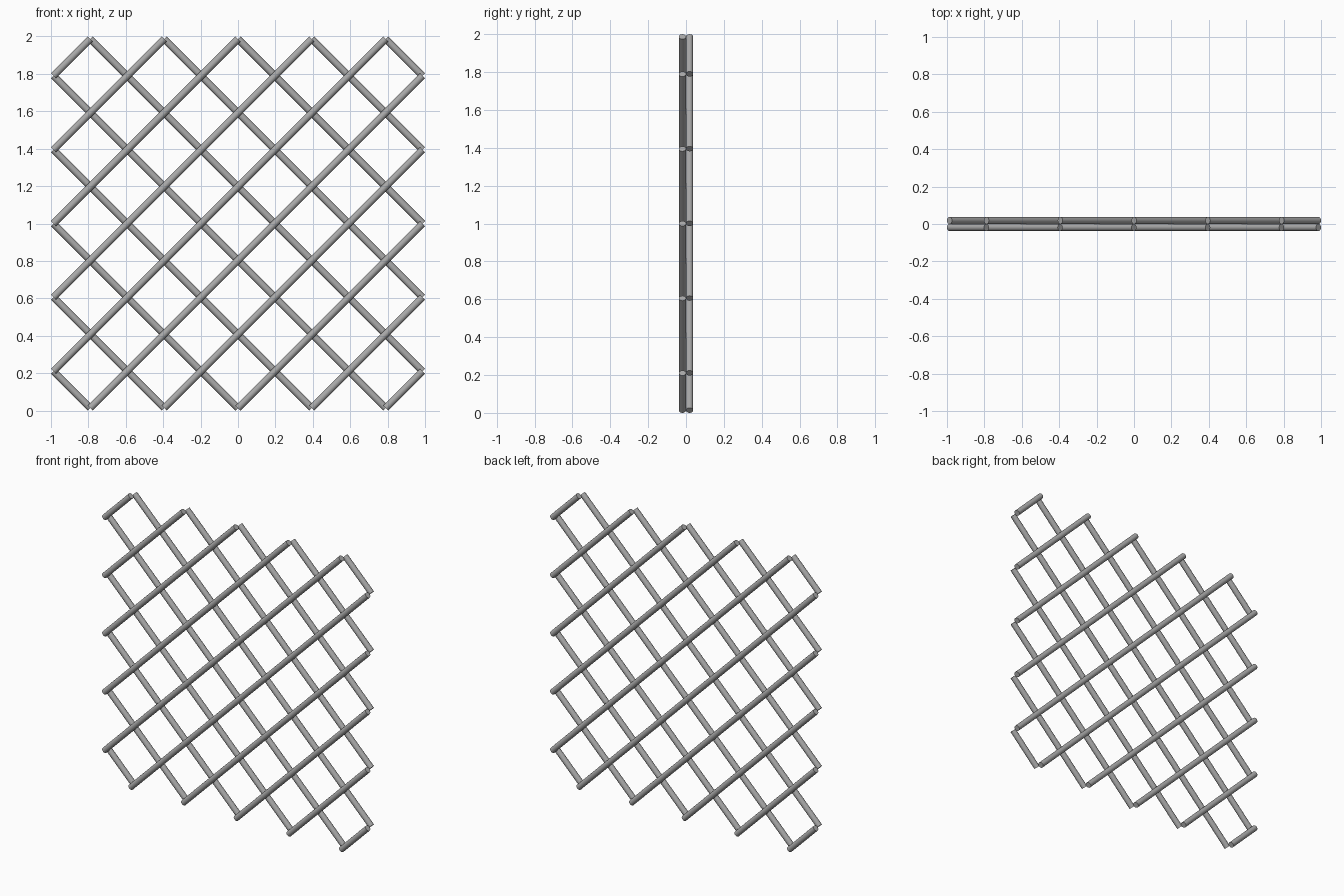
import bpy
import math
from mathutils import Vector

cube = bpy.data.objects.get("Cube")
if cube:
    bpy.data.objects.remove(cube)

RADIUS = 0.019                                # rod thickness
HALF = 1 - RADIUS * math.sqrt(0.5)            # half size of the square panel
BARS = 10                                     # rods in each layer
PITCH = 2 * HALF / (BARS / 2)                 # spacing along an edge

steel = bpy.data.materials.new("grey_steel")
steel.use_nodes = True
grey = (0.4, 0.4, 0.4, 1)
steel.diffuse_color = grey
steel.node_tree.nodes["Principled BSDF"].inputs["Base Color"].default_value = grey


def rod(name, start, end):
    """Round rod between two points."""
    axis = end - start
    bpy.ops.mesh.primitive_cylinder_add(
        vertices=16, radius=RADIUS, depth=axis.length, location=(start + end) / 2,
        rotation=axis.to_track_quat("Z", "Y").to_euler())
    obj = bpy.context.object
    obj.name = name
    obj.data.materials.append(steel)
    bpy.ops.object.shade_smooth_by_angle(angle=math.radians(40))


# Two layers of parallel diagonal rods, clipped to the square panel
for layer, side in (("front", 1), ("back", -1)):
    for i in range(BARS):
        offset = (i - (BARS - 1) / 2) * PITCH
        low = max(-HALF, -HALF - offset)
        high = min(HALF, HALF - offset)
        rod(f"{layer}_diagonal_rod_{i + 1}",
            Vector((side * low, -side * RADIUS, 1 + low + offset)),
            Vector((side * high, -side * RADIUS, 1 + high + offset)))
